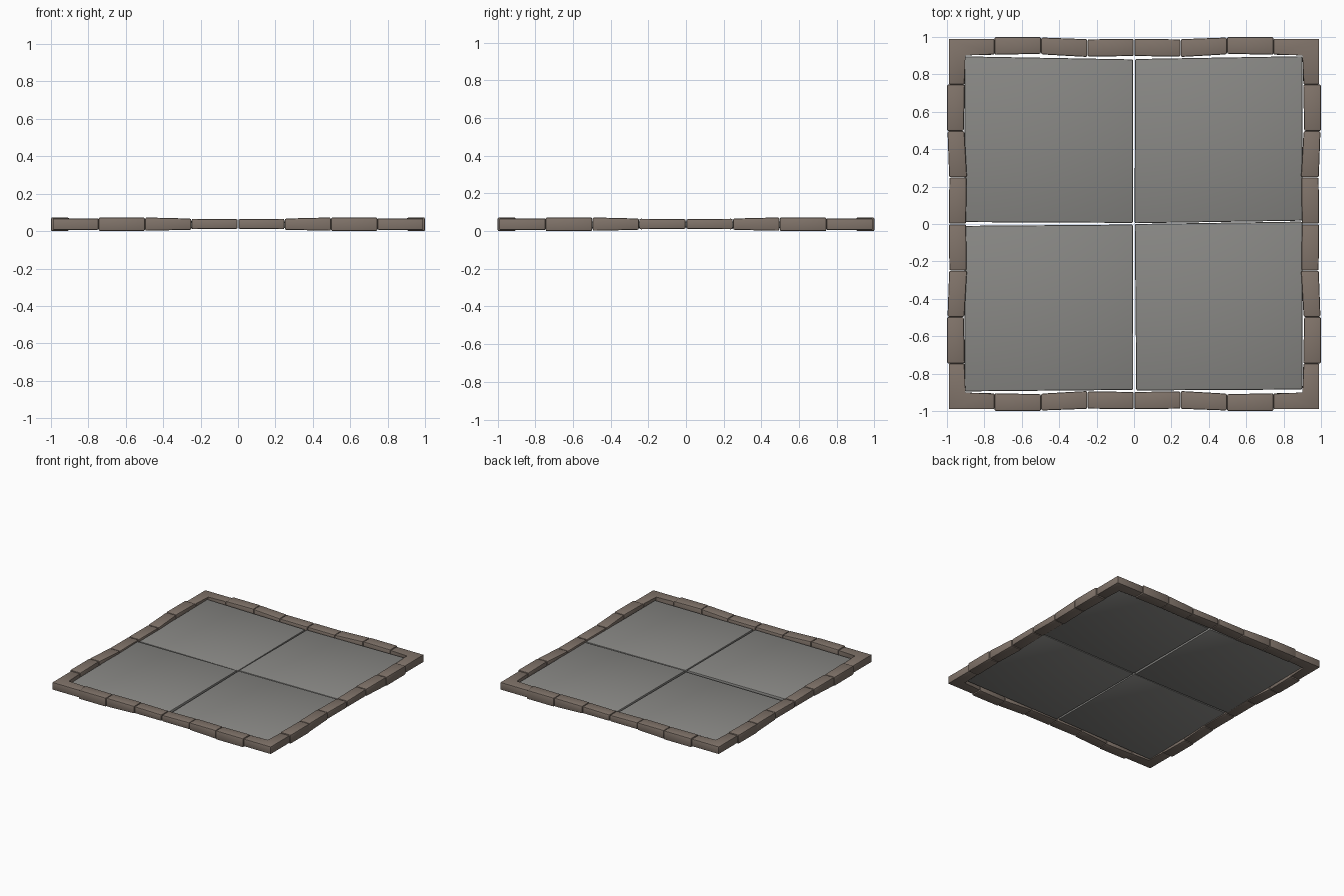
import bpy, bmesh
from math import radians
from mathutils import Matrix, Vector

if "Cube" in bpy.data.objects:
    bpy.data.objects.remove(bpy.data.objects["Cube"])


def material(name, color):
    m = bpy.data.materials.new(name)
    m.diffuse_color = (*color, 1)
    m.use_nodes = True
    m.node_tree.nodes["Principled BSDF"].inputs["Base Color"].default_value = m.diffuse_color
    return m


BRICK = material("warm_stone", (0.22, 0.175, 0.145))
SLAB = material("grey_stone", (0.25, 0.247, 0.235))


def prism(name, bottom, top, mat, bevel, matrix=Matrix.Identity(4)):
    """Solid between two matching outlines, with softened edges."""
    bm = bmesh.new()
    lo = [bm.verts.new(matrix @ Vector(p)) for p in bottom]
    hi = [bm.verts.new(matrix @ Vector(p)) for p in top]
    n = len(lo)
    bm.faces.new(lo[::-1])
    bm.faces.new(hi)
    for i in range(n):
        j = (i + 1) % n
        bm.faces.new((lo[i], lo[j], hi[j], hi[i]))
    if bevel:
        bmesh.ops.bevel(bm, geom=bm.edges[:], offset=bevel, segments=2,
                        profile=0.5, affect='EDGES', clamp_overlap=True)
    bmesh.ops.recalc_face_normals(bm, faces=bm.faces[:])
    mesh = bpy.data.meshes.new(name)
    bm.to_mesh(mesh)
    bm.free()
    mesh.materials.append(mat)
    mesh.shade_smooth()
    mesh.set_sharp_from_angle(angle=radians(35))
    ob = bpy.data.objects.new(name, mesh)
    bpy.context.collection.objects.link(ob)
    return ob


# Border bricks: span along the edge, then (start, end) pairs for
# outer edge, inner edge, top height and bottom height
BRICKS = [
    ((0.498, 0.745), (1.0, 1.0), (0.91, 0.905), (0.073, 0.073), (0.0, 0.0)),
    ((0.25, 0.496), (0.988, 0.997), (0.893, 0.907), (0.067, 0.073), (0.007, 0.002)),
    ((0.002, 0.248), (0.99, 0.987), (0.898, 0.895), (0.064, 0.066), (0.012, 0.01)),
]
SIDES = ("front", "right", "back", "left")
for s, side in enumerate(SIDES):
    turn = Matrix.Rotation(radians(90 * s), 4, 'Z')
    for half in (1, -1):
        place = turn @ Matrix.Diagonal((half, 1, 1, 1))
        for i, (a, o, n, t, b) in enumerate(BRICKS):
            outline = [(a[0], -o[0], 0), (a[1], -o[1], 1),
                       (a[1], -n[1], 1), (a[0], -n[0], 0)]
            prism(f"{side}_brick_{i}_{'a' if half > 0 else 'b'}",
                  [(x, y, b[e]) for x, y, e in outline],
                  [(x, y, t[e]) for x, y, e in outline],
                  BRICK, 0.008, place)

    # L-shaped corner brick
    ell = [(0.747, -0.99), (0.99, -0.99), (0.99, -0.747),
           (0.905, -0.747), (0.905, -0.905), (0.747, -0.905)]
    prism(f"{side}_corner_brick", [(x, y, 0.007) for x, y in ell],
          [(x, y, 0.067) for x, y in ell], BRICK, 0.004, turn)

# Four slightly uneven floor slabs: x, y and top height at each corner
SLABS = {
    "back_left_slab": [(-0.905, 0.01, 0.045), (-0.005, 0.006, 0.046),
                       (-0.005, 0.88, 0.05), (-0.905, 0.896, 0.052)],
    "back_right_slab": [(0.003, 0.004, 0.052), (0.9, 0.018, 0.05),
                        (0.9, 0.897, 0.05), (0.006, 0.882, 0.051)],
    "front_left_slab": [(-0.905, -0.895, 0.042), (-0.004, -0.887, 0.05),
                        (-0.005, -0.003, 0.053), (-0.905, -0.01, 0.053)],
    "front_right_slab": [(0.012, -0.89, 0.047), (0.9, -0.885, 0.049),
                         (0.9, 0.013, 0.052), (0.004, 0.0, 0.051)],
}
for name, pts in SLABS.items():
    prism(name, [(x, y, z - 0.032) for x, y, z in pts], pts, SLAB, 0.008)
